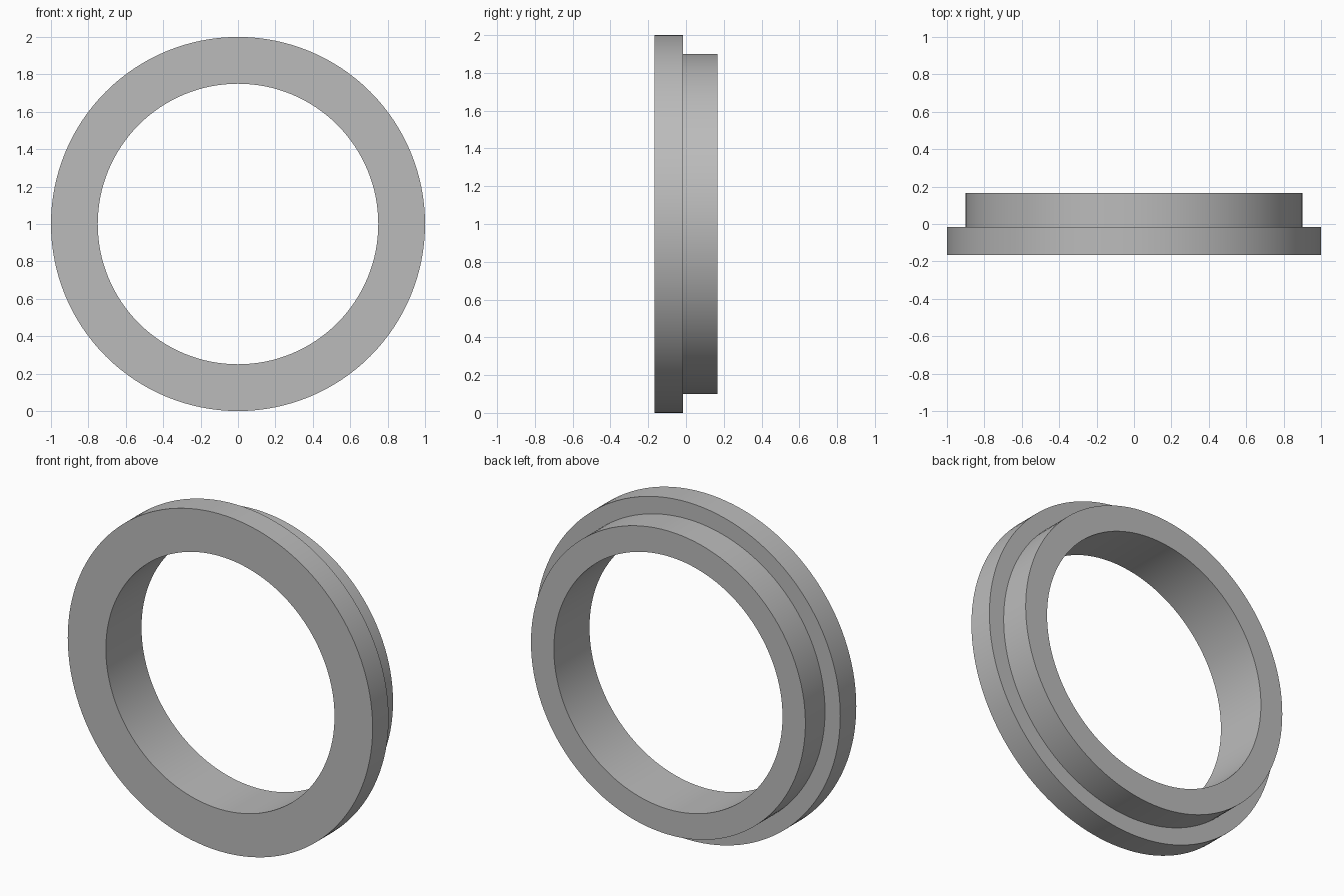
import bpy
import bmesh
from math import cos, sin, tau, radians

cube = bpy.data.objects.get("Cube")
if cube:
    bpy.data.objects.remove(cube, do_unlink=True)

SEGMENTS = 128
CENTRE_Z = 1.0

# Plain grey
grey = bpy.data.materials.new("plain_grey")
grey.use_nodes = True
colour = (0.5, 0.5, 0.5, 1.0)
grey.diffuse_color = colour
grey.node_tree.nodes["Principled BSDF"].inputs["Base Color"].default_value = colour

# Stepped cross-section as (radius, y): wide front flange, narrower rear collar
FRONT, STEP, BACK = -0.167, -0.017, 0.167
BORE, COLLAR, FLANGE = 0.75, 0.9, 1.0
profile = [(BORE, FRONT), (FLANGE, FRONT), (FLANGE, STEP),
           (COLLAR, STEP), (COLLAR, BACK), (BORE, BACK)]


def lathe(name, section, material):
    """Sweep a closed section around the y axis."""
    bm = bmesh.new()
    rings = []
    for i in range(SEGMENTS):
        a = tau * i / SEGMENTS
        rings.append([bm.verts.new((r * cos(a), y, CENTRE_Z + r * sin(a)))
                      for r, y in section])
    for i, ring in enumerate(rings):
        following = rings[(i + 1) % SEGMENTS]
        for j in range(len(section)):
            k = (j + 1) % len(section)
            bm.faces.new((ring[j], ring[k], following[k], following[j]))
    bmesh.ops.recalc_face_normals(bm, faces=bm.faces)
    mesh = bpy.data.meshes.new(name)
    bm.to_mesh(mesh)
    bm.free()
    mesh.materials.append(material)
    obj = bpy.data.objects.new(name, mesh)
    bpy.context.collection.objects.link(obj)
    return obj


# Stepped ring, smooth around with crisp rims
ring = lathe("stepped_ring", profile, grey)
bpy.ops.object.select_all(action="DESELECT")
ring.select_set(True)
bpy.context.view_layer.objects.active = ring
bpy.ops.object.shade_smooth_by_angle(angle=radians(30))
